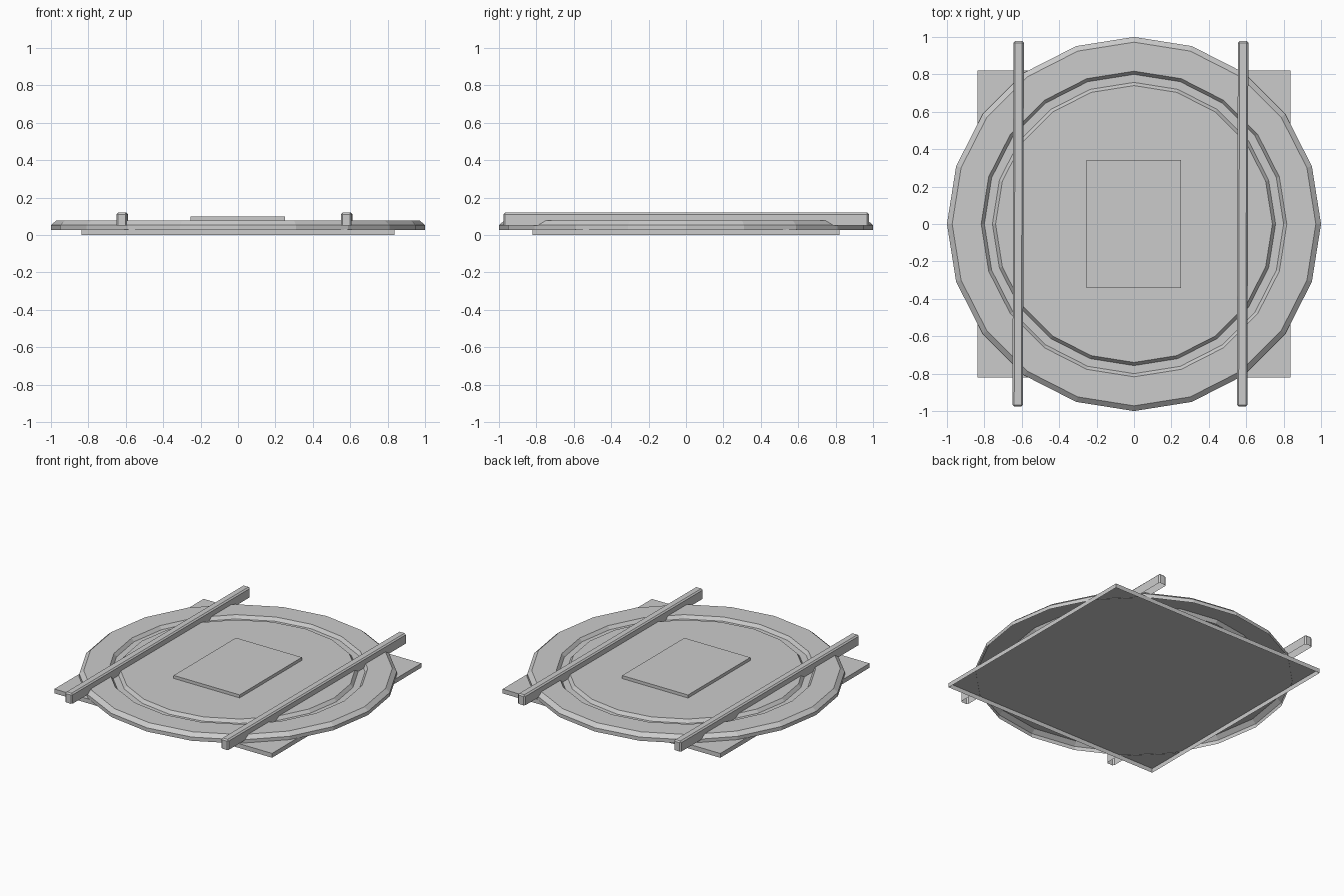
import bpy, bmesh
from math import cos, sin, tau, pi
from mathutils import Matrix

if "Cube" in bpy.data.objects:
    bpy.data.objects.remove(bpy.data.objects["Cube"])


def finish(name, bm):
    bmesh.ops.recalc_face_normals(bm, faces=bm.faces)
    mesh = bpy.data.meshes.new(name)
    bm.to_mesh(mesh)
    bm.free()
    obj = bpy.data.objects.new(name, mesh)
    bpy.context.collection.objects.link(obj)
    return obj


# box open at the bottom, with optional chamfer on its upright and top edges
def open_box(name, x0, x1, y0, y1, z0, z1, chamfer=0.0, turn=0.0):
    bm = bmesh.new()
    bmesh.ops.create_cube(bm, size=1)
    bmesh.ops.scale(bm, vec=(x1 - x0, y1 - y0, z1 - z0), verts=bm.verts)
    bmesh.ops.rotate(bm, cent=(0, 0, 0), matrix=Matrix.Rotation(turn, 3, 'Z'), verts=bm.verts)
    bmesh.ops.translate(bm, vec=((x0 + x1) / 2, (y0 + y1) / 2, (z0 + z1) / 2), verts=bm.verts)
    bm.normal_update()
    bmesh.ops.recalc_face_normals(bm, faces=bm.faces)
    if chamfer:
        edges = [e for e in bm.edges if any(v.co.z > z1 - 1e-4 for v in e.verts)]
        bmesh.ops.bevel(bm, geom=edges, offset=chamfer, segments=1, affect='EDGES')
    bm.normal_update()
    bottom = [f for f in bm.faces if f.normal.z < -0.9]
    mesh_obj_bm = bm
    bmesh.ops.delete(mesh_obj_bm, geom=bottom, context='FACES_ONLY')
    return finish(name, bm)


# 20-sided disc with chamfered rim and a ring groove, open below
def grooved_disc(name, profile, sides=20):
    bm = bmesh.new()
    rings = [[bm.verts.new((r * cos(pi / 2 + tau * i / sides), r * sin(pi / 2 + tau * i / sides), z))
              for i in range(sides)] for r, z in profile]
    for a, b in zip(rings, rings[1:]):
        for i in range(sides):
            j = (i + 1) % sides
            bm.faces.new((a[i], a[j], b[j], b[i]))
    bm.faces.new(rings[-1])
    return finish(name, bm)


open_box("base_plate", -0.838, 0.836, -0.82, 0.82, 0.0, 0.03)
grooved_disc("round_plate", [(1.0, 0.027), (1.0, 0.053), (0.972, 0.077), (0.817, 0.077),
                             (0.80, 0.055), (0.757, 0.055), (0.74, 0.077)])
open_box("centre_panel", -0.255, 0.252, -0.342, 0.342, 0.077, 0.098)

# pair of long rails, each very slightly askew
for side, x in (("left", -0.619), ("right", 0.581)):
    open_box(side + "_rail", x - 0.028, x + 0.028, -0.976, 0.978, 0.05, 0.12, 0.009, -0.0025)
